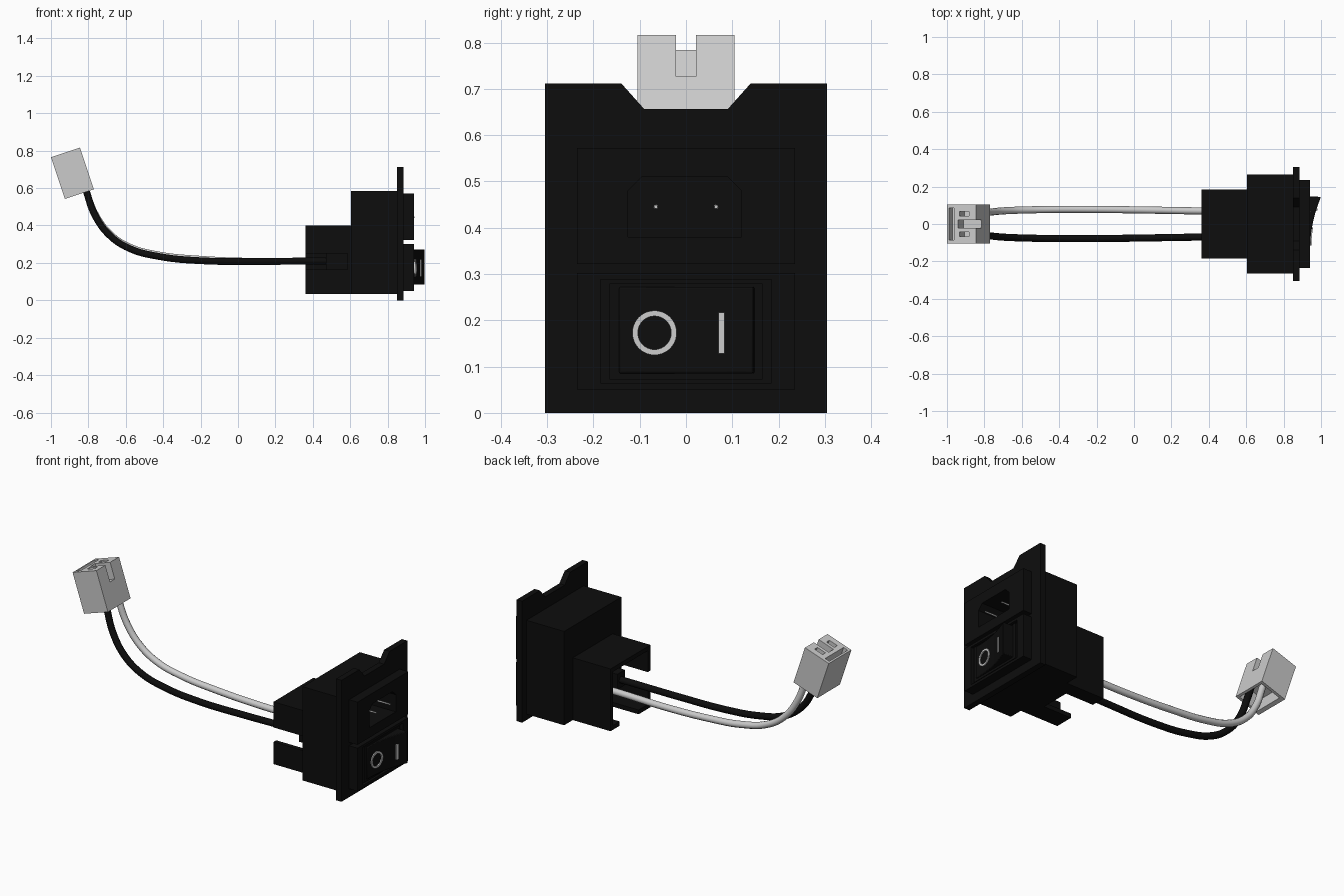
import bpy, bmesh, math
from mathutils import Vector, Matrix

if "Cube" in bpy.data.objects:
    bpy.data.objects.remove(bpy.data.objects["Cube"])

black = bpy.data.materials.new("black_plastic")
black.diffuse_color = (0.004, 0.004, 0.004, 1)
black.use_nodes = True
black.node_tree.nodes["Principled BSDF"].inputs["Base Color"].default_value = black.diffuse_color


def finish(name, bm, mat=None, bevel=0):
    bmesh.ops.recalc_face_normals(bm, faces=bm.faces)
    me = bpy.data.meshes.new(name)
    bm.to_mesh(me)
    bm.free()
    ob = bpy.data.objects.new(name, me)
    bpy.context.collection.objects.link(ob)
    if mat:
        me.materials.append(mat)
    if bevel:
        m = ob.modifiers.new("bevel", 'BEVEL')
        m.width, m.segments = bevel, 2
    return ob


def box(name, x, y, z, mat=None, bevel=0, matrix=None):
    """Box from (min, max) ranges, optionally placed by a matrix."""
    bm = bmesh.new()
    bmesh.ops.create_cube(bm, size=1)
    for v in bm.verts:
        v.co = Vector([(r[0] + r[1]) / 2 + c * (r[1] - r[0]) for c, r in zip(v.co, (x, y, z))])
    if matrix:
        bm.transform(matrix)
    return finish(name, bm, mat, bevel)


def prism(name, pts, offset, mat=None, bevel=0):
    """Extrude a closed outline of 3D points by an offset."""
    bm = bmesh.new()
    f = bm.faces.new([bm.verts.new(p) for p in pts])
    g = bmesh.ops.extrude_face_region(bm, geom=[f])
    vs = [e for e in g["geom"] if isinstance(e, bmesh.types.BMVert)]
    bmesh.ops.translate(bm, vec=Vector(offset), verts=vs)
    return finish(name, bm, mat, bevel)


def cut(targets, cutters):
    for t in targets:
        for c in cutters:
            m = t.modifiers.new("cut", 'BOOLEAN')
            m.operation, m.object, m.solver = 'DIFFERENCE', c, 'EXACT'
            bpy.context.view_layer.objects.active = t
            bpy.ops.object.modifier_apply(modifier=m.name)
    for c in cutters:
        bpy.data.objects.remove(c)


# Face plate with the angled notch in its top edge
outline = [(-.305, 0), (.305, 0), (.305, .712), (.14, .712), (.09, .656),
           (-.09, .656), (-.14, .712), (-.305, .712)]
plate = prism("face_plate", [(.85, y, z) for y, z in outline], (.035, 0, 0), black)

# Main housing and power socket block with a recessed opening
housing = box("main_housing", (.605, .855), (-.265, .265), (.035, .585), black)
socket = box("socket_block", (.88, .94), (-.235, .235), (.322, .572), black)
opening = [(-.125, .38), (.12, .38), (.12, .48), (.09, .51), (-.095, .51), (-.125, .48)]
cut([plate, housing, socket],
    [prism("cutter", [(.78, y, z) for y, z in opening], (.2, 0, 0))])
for i, y in enumerate((-.065, .065)):
    bm = bmesh.new()
    bmesh.ops.create_cone(bm, cap_ends=True, segments=12, radius1=.005, radius2=.004, depth=.17,
                          matrix=Matrix.Translation((.858, y, .445)) @ Matrix.Rotation(math.pi / 2, 4, 'Y'))
    finish(f"socket_pin_{i + 1}", bm)

# Rear shroud: open at the back, slotted on one side and underneath
shroud = box("rear_shroud", (.36, .61), (-.185, .185), (.035, .40), black)
cut([shroud], [
    box("cutter", (.3, .59), (-.16, .16), (.06, .375)),
    box("cutter", (.3, .585), (-.25, -.1), (.165, .25)),
    box("cutter", (.3, .54), (-.075, .1), (0, .1)),
])

# Switch bezel with a shallow recess
bezel = box("switch_bezel", (.88, .94), (-.235, .235), (.05, .302), black)
cut([bezel], [box("cutter", (.92, 1), (-.185, .185), (.065, .288))])
box("switch_inner_frame", (.9, .935), (-.165, .165), (.072, .28), black)


# Rocker with a curved, tilted face
def face_x(y):
    return .955 + .2 * y + .75 * y * y


n = 16
ys = [-.145 + .29 * i / n for i in range(n + 1)]
pts = [(.89, -.14, .085), *[(face_x(y), y, .085) for y in ys], (.89, .15, .085)]
rocker = prism("rocker", pts, (0, 0, .187), black, .004)

# Off ring and on bar, raised from the rocker face
bm = bmesh.new()
seg = 40
loops = []
for r, lift in ((.048, -.004), (.048, .006), (.036, .006), (.036, -.004)):
    loop = []
    for i in range(seg):
        a = 2 * math.pi * i / seg
        y = -.068 + r * math.cos(a)
        loop.append(bm.verts.new((face_x(y) + lift, y, .173 + r * math.sin(a))))
    loops.append(loop)
for k in range(4):
    p, q = loops[k], loops[(k + 1) % 4]
    for i in range(seg):
        j = (i + 1) % seg
        bm.faces.new((p[i], p[j], q[j], q[i]))
finish("off_ring", bm)
bar = [(face_x(y) + d, y, .128) for y, d in ((.070, -.004), (.070, .006), (.083, .006), (.083, -.004))]
prism("on_bar", bar, (0, 0, .089))


# Two wires from the shroud to the plug
def wire(name, side, lift, mat):
    path = [(.59, .07, .21), (.36, .07, .21), (.1, .074, .208), (-.206, .078, .212),
            (-.42, .078, .234), (-.58, .075, .277), (-.687, .071, .348), (-.765, .064, .455),
            (-.81, .057, .58), (-.835, .055, .66)]
    cu = bpy.data.curves.new(name, 'CURVE')
    cu.dimensions = '3D'
    cu.bevel_depth, cu.bevel_resolution, cu.resolution_u = .019, 3, 6
    cu.use_fill_caps = True
    sp = cu.splines.new('BEZIER')
    sp.bezier_points.add(len(path) - 1)
    for i, (bp, (x, y, z)) in enumerate(zip(sp.bezier_points, path)):
        bp.co = (x, side * y, z + (lift if 2 < i < 8 else 0))
        bp.handle_left_type = bp.handle_right_type = 'AUTO'
    if mat:
        cu.materials.append(mat)
    ob = bpy.data.objects.new(name, cu)
    bpy.context.collection.objects.link(ob)
    # Terminal inside the shroud
    box(name + "_terminal", (.47, .6), (side * .07 - .035, side * .07 + .035), (.165, .255), black)


wire("light_wire", 1, .008, None)
wire("black_wire", -1, 0, black)

# Tilted plug: local x across, z along its length
M = Matrix.Translation((-.888, 0, .68)) @ Matrix.Rotation(math.radians(-18.5), 4, 'Y')
plug = box("plug", (-.079, .084), (-.105, .105), (-.119, .116), matrix=M)
cutters = [
    box("cutter", (-.018, .1), (-.022, .022), (.021, .2), matrix=M),
    box("cutter", (-.068, -.04), (-.085, .085), (.06, .2), matrix=M),
    box("cutter", (-.055, .07), (-.088, .088), (-.2, -.03), matrix=M),
]
for s in (-1, 1):
    cutters.append(box("cutter", (-.01, .045), (s * .055 - .013, s * .055 + .013), (.03, .2), matrix=M))
cut([plug], cutters)

# Smooth the rocker face, keeping its edges sharp
rocker.select_set(True)
bpy.context.view_layer.objects.active = rocker
bpy.ops.object.shade_smooth_by_angle(angle=math.radians(30))
